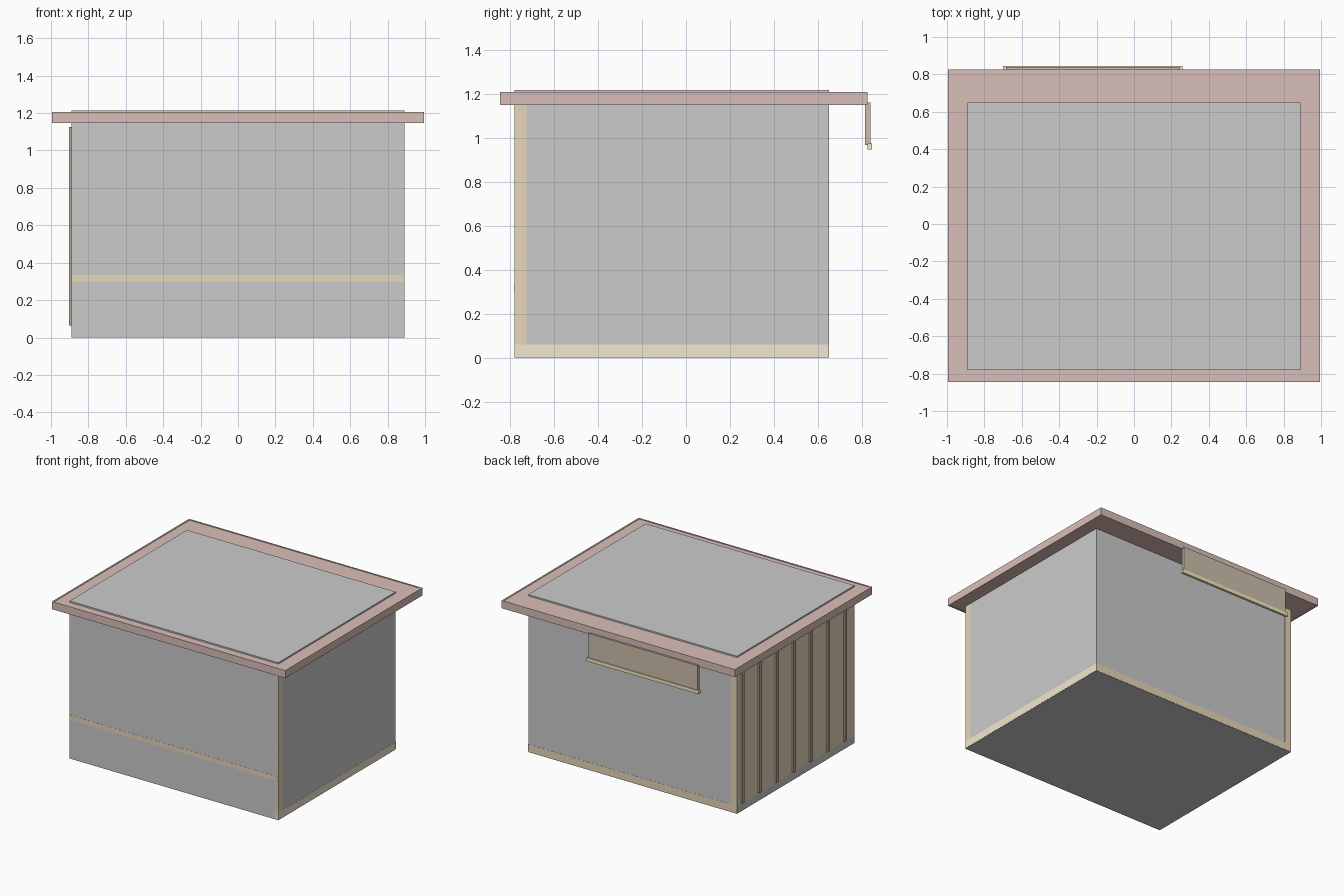
import bpy

if "Cube" in bpy.data.objects:
    bpy.data.objects.remove(bpy.data.objects["Cube"])


def material(name, rgb):
    m = bpy.data.materials.new(name)
    m.diffuse_color = (*rgb, 1)
    m.use_nodes = True
    m.node_tree.nodes["Principled BSDF"].inputs["Base Color"].default_value = m.diffuse_color
    return m


roof_red = material("roof_red", (0.70, 0.52, 0.48))
tan = material("tan_wood", (0.81, 0.67, 0.49))
pale = material("pale_wood", (0.89, 0.80, 0.64))
brown = material("brown_wood", (0.62, 0.52, 0.41))
dark = material("dark_wood", (0.52, 0.41, 0.32))
straw = material("straw_trim", (0.92, 0.83, 0.52))


def box(name, x, y, z, mat=None):
    """Box spanning the given (min, max) range on each axis."""
    spans = (x, y, z)
    bpy.ops.mesh.primitive_cube_add(size=1, location=[(a + b) / 2 for a, b in spans])
    ob = bpy.context.object
    ob.name = name
    ob.scale = [b - a for a, b in spans]
    bpy.ops.object.transform_apply(location=False, rotation=False, scale=True)
    if mat:
        ob.data.materials.append(mat)
    return ob


X0, X1, Y0, Y1 = -0.89, 0.89, -0.78, 0.65
E = 0.001  # boards sit just proud of the walls

# Main body, running up through the roof
box("hut_body", (X0, X1), (Y0, Y1), (0, 1.215))

# Overhanging roof slab with a raised edge board on each side
RX, RY0, RY1, T = 0.995, -0.845, 0.825, 0.012
box("roof_slab", (-RX + T, RX - T), (RY0 + T, RY1 - T), (1.152, 1.204), roof_red)
for name, y in (("front", (RY0, RY0 + T)), ("back", (RY1 - T, RY1))):
    box(f"roof_edge_{name}", (-RX, RX), y, (1.148, 1.207), roof_red)
for name, x in (("left", (-RX, -RX + T)), ("right", (RX - T, RX))):
    box(f"roof_edge_{name}", x, (RY0 + T, RY1 - T), (1.148, 1.207), roof_red)

# Base boards along the right and back walls
box("base_board_right", (X1 - 0.05, X1 + E), (Y0, Y1), (0.003, 0.06), pale)
box("base_board_back", (X0, X1), (Y1 - 0.05, Y1 + E), (0.003, 0.06), tan)

# Corner posts
box("corner_post_front_right", (X1 - 0.055, X1 + E), (Y0, Y0 + 0.055), (0.06, 1.15), tan)
box("corner_post_back_left", (X0 - E, X0 + 0.055), (Y1 - 0.055, Y1 + E), (0.06, 1.15), tan)

# Counter rail across the front
box("counter_rail", (X0, X1), (Y0 - E, Y0 + 0.05), (0.30, 0.335), tan)

# Boarded left wall with upright battens
box("left_wall_panel", (X0 - E, X0 + 0.02), (Y0, Y1 - 0.055), (0.06, 1.15), tan)
for i in range(7):
    y = 0.59 - i * 0.208
    box(f"wall_batten_{i + 1}", (X0 - 0.014, X0 + 0.005), (y - 0.014, y + 0.014),
        (0.065, 1.125), dark)

# Hanging shutter under the back eave with a bottom trim
box("shutter_panel", (-0.685, 0.245), (0.814, 0.839), (0.967, 1.16), brown)
box("shutter_trim", (-0.70, 0.26), (0.825, 0.845), (0.945, 0.972), straw)
